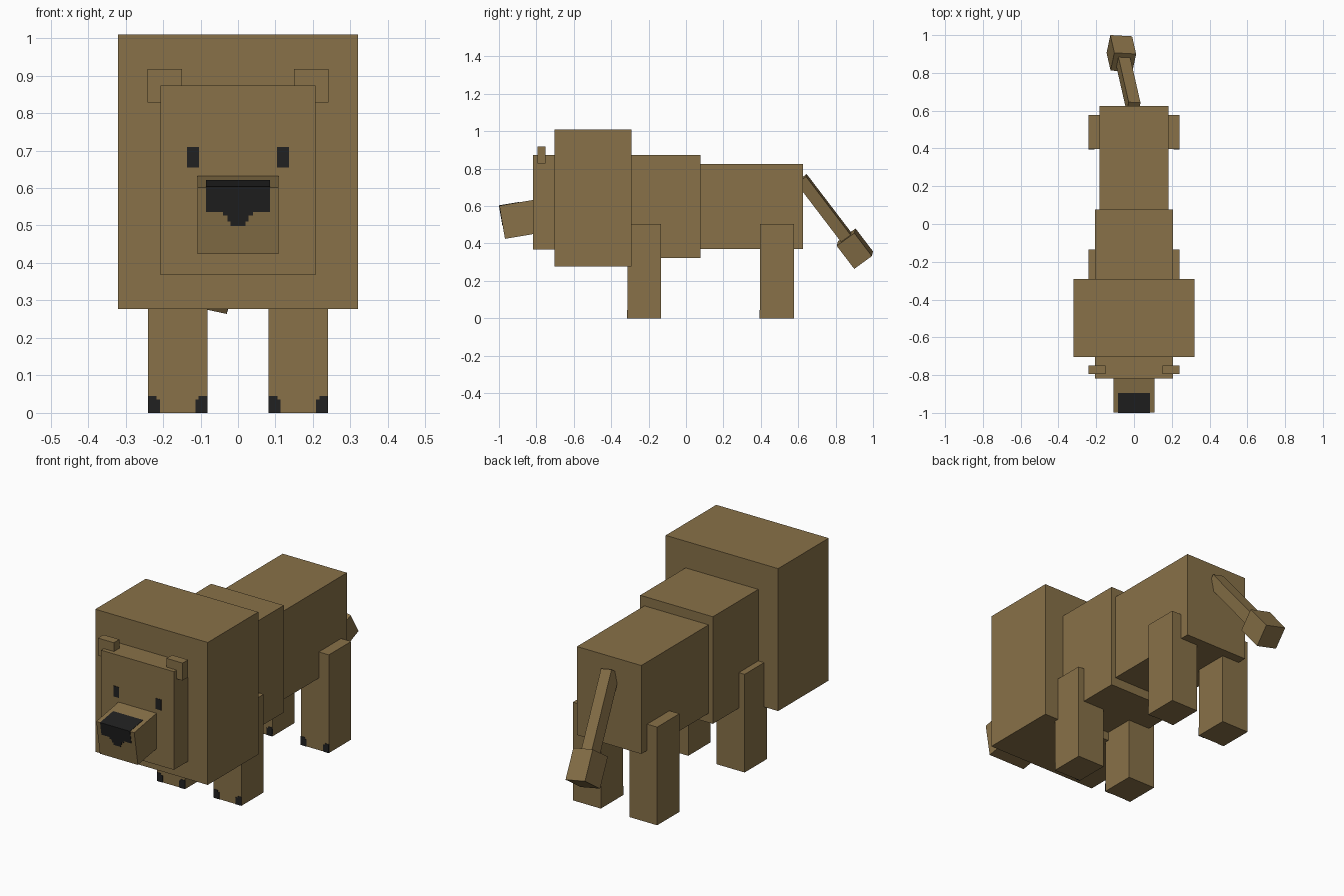
import bpy, bmesh, math
from mathutils import Matrix, Vector

if "Cube" in bpy.data.objects:
    bpy.data.objects.remove(bpy.data.objects["Cube"])


def material(name, rgb):
    m = bpy.data.materials.new(name)
    m.diffuse_color = (*rgb, 1)
    m.use_nodes = True
    m.node_tree.nodes["Principled BSDF"].inputs["Base Color"].default_value = m.diffuse_color
    return m


BROWN = material("brown_fur", (0.246, 0.165, 0.065))
BLACK = material("black_detail", (0.015, 0.015, 0.015))


def boxes(name, ranges, mat, frame=Matrix.Identity(4)):
    """One object made of boxes, each given as (x0, x1, y0, y1, z0, z1) in a frame."""
    bm = bmesh.new()
    for x0, x1, y0, y1, z0, z1 in ranges:
        fit = (Matrix.Translation(((x0 + x1) / 2, (y0 + y1) / 2, (z0 + z1) / 2))
               @ Matrix.Diagonal((x1 - x0, y1 - y0, z1 - z0, 1)))
        bmesh.ops.create_cube(bm, size=1, matrix=frame @ fit)
    mesh = bpy.data.meshes.new(name)
    bm.to_mesh(mesh)
    bm.free()
    mesh.materials.append(mat)
    ob = bpy.data.objects.new(name, mesh)
    bpy.context.collection.objects.link(ob)
    return ob


def span(side, a, b):
    """Mirror an x range to the given side."""
    return tuple(sorted((side * a, side * b)))


T = 0.002  # how far painted plates stand proud

# Body and head blocks
boxes("hindquarters", [(-0.183, 0.183, 0.07, 0.625, 0.37, 0.825)], BROWN)
boxes("chest", [(-0.207, 0.207, -0.30, 0.077, 0.322, 0.873)], BROWN)
boxes("mane", [(-0.32, 0.32, -0.703, -0.292, 0.277, 1.01)], BROWN)
boxes("head", [(-0.207, 0.207, -0.817, -0.69, 0.368, 0.873)], BROWN)

# Ears and eyes
for side, label in ((-1, "left"), (1, "right")):
    boxes(label + "_ear", [(*span(side, 0.15, 0.241), -0.795, -0.75, 0.828, 0.918)], BROWN)
    boxes(label + "_eye", [(*span(side, 0.104, 0.136), -0.817 - T, -0.813, 0.655, 0.71)], BLACK)

# Legs with stepped claws at the front corners
for end, y0, y1 in (("front", -0.314, -0.134), ("rear", 0.396, 0.577)):
    for side, label in ((-1, "left"), (1, "right")):
        boxes(f"{end}_{label}_leg", [(*span(side, 0.081, 0.24), y0, y1, 0, 0.505)], BROWN)
        steps = [(0.081, 0.105, 0.045), (0.105, 0.114, 0.036),
                 (0.218, 0.24, 0.045), (0.208, 0.218, 0.036)]
        boxes(f"{end}_{label}_claws",
              [(*span(side, a, b), y0 - T, y0 + 0.004, 0, h) for a, b, h in steps], BLACK)

# Muzzle, tipped downward; its frame starts at the front top edge
muzzle = Matrix.Translation((0, -0.998, 0.602)) @ Matrix.Rotation(math.radians(9.6), 4, 'X')
boxes("muzzle", [(-0.108, 0.108, 0, 0.26, -0.18, 0)], BROWN, muzzle)
nose = [(-0.085, 0.085, -T, 0.106, -0.004, T)]
for half, top, bottom in ((0.085, 0, 0.066), (0.04, 0.066, 0.076),
                          (0.028, 0.076, 0.092), (0.02, 0.092, 0.104)):
    nose.append((-half, half, -T, 0.004, -bottom, -top))
boxes("nose", nose, BLACK, muzzle)

# Tail, slanting down and slightly to one side, with a rolled square section
root, tip = Vector((-0.005, 0.63, 0.73)), Vector((-0.067, 0.903, 0.372))
along = (tip - root).normalized()
up = (Vector((0, 0, 1)) - along.z * along).normalized()
across = along.cross(up)
if across.x < 0:
    across = -across
roll = math.radians(20)
normal = up * math.cos(roll) + across * math.sin(roll)
across = normal.cross(along)
tail = Matrix.Translation(root) @ Matrix((across, along, normal)).transposed().to_4x4()
length = (tip - root).length
boxes("tail", [(-0.032, 0.032, -0.02, length, -0.032, 0.032)], BROWN, tail)
boxes("tail_tuft", [(-0.059, 0.059, length - 0.078, length + 0.078, -0.059, 0.059)], BROWN, tail)
